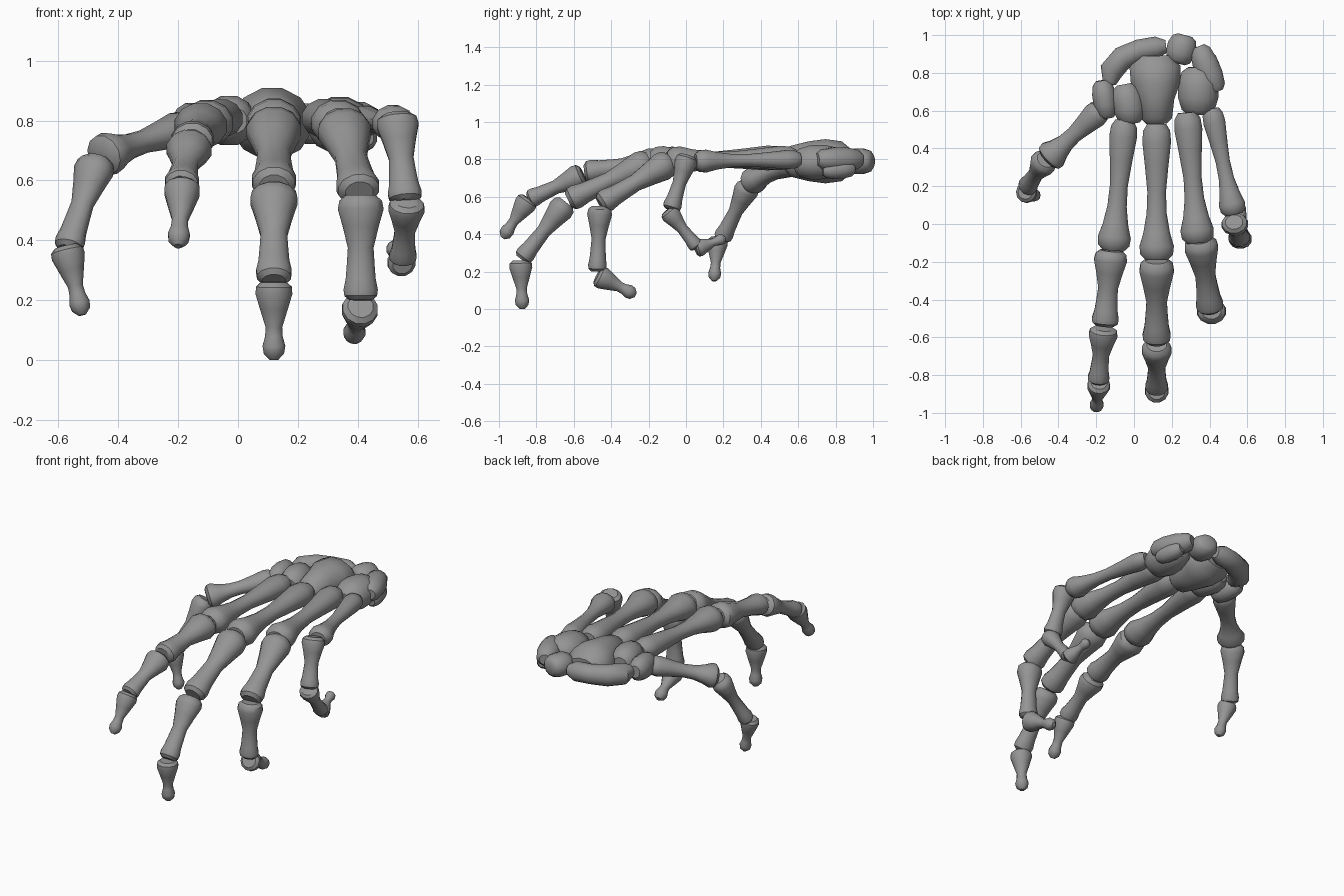
import bpy, bmesh, math
from mathutils import Vector

old = bpy.data.objects.get("Cube")
if old:
    bpy.data.objects.remove(old, do_unlink=True)

# One plain grey for every bone
GREY = (0.3, 0.3, 0.3, 1.0)
bone_grey = bpy.data.materials.new("bone_grey")
bone_grey.use_nodes = True
bone_grey.diffuse_color = GREY
shader = bone_grey.node_tree.nodes["Principled BSDF"]
shader.inputs["Base Color"].default_value = GREY
shader.inputs["Roughness"].default_value = 0.7

SIDES = 12
UP = Vector((0, 0, 1))


def loft(name, centres, widths, depths, ref=None):
    """Skin oval rings along a path; ref is the direction of the width."""
    bm = bmesh.new()
    rings = []
    last = len(centres) - 1
    for i, c in enumerate(centres):
        along = (centres[min(i + 1, last)] - centres[max(i - 1, 0)]).normalized()
        side = ref - ref.dot(along) * along if ref else along.cross(UP)
        side.normalize()
        other = along.cross(side)
        ring = []
        for k in range(SIDES):
            a = math.tau * (k + 0.5) / SIDES
            ring.append(bm.verts.new(c + side * math.cos(a) * widths[i] / 2
                                     + other * math.sin(a) * depths[i] / 2))
        rings.append(ring)
    for low, high in zip(rings, rings[1:]):
        for k in range(SIDES):
            n = (k + 1) % SIDES
            bm.faces.new((low[k], low[n], high[n], high[k]))
    bm.faces.new(rings[0])
    bm.faces.new(rings[-1])
    bmesh.ops.recalc_face_normals(bm, faces=bm.faces)
    mesh = bpy.data.meshes.new(name)
    bm.to_mesh(mesh)
    bm.free()
    mesh.materials.append(bone_grey)
    obj = bpy.data.objects.new(name, mesh)
    bpy.context.collection.objects.link(obj)
    bpy.ops.object.select_all(action="DESELECT")
    obj.select_set(True)
    bpy.context.view_layer.objects.active = obj
    bpy.ops.object.shade_smooth_by_angle(angle=math.radians(38))


def along_line(start, end, stops):
    a, b = Vector(start), Vector(end)
    return [a.lerp(b, t) for t in stops]


# Base, shaft and head widths of each kind of finger bone
KINDS = {
    "metacarpal": (0.155, 0.10, 0.185),
    "proximal": (0.185, 0.11, 0.15),
    "middle": (0.16, 0.09, 0.12),
}


def long_bone(name, kind, scale, ref, start, end):
    b, m, h = (w * scale for w in KINDS[kind])
    profile = [(0, b * 0.65), (0.05, b * 0.93), (0.13, b), (0.3, (b + m) / 2),
               (0.5, m), (0.66, m * 1.08), (0.8, (m + h) / 2),
               (0.9, h), (0.96, h * 0.95), (1, h * 0.65)]
    stops, widths = zip(*profile)
    loft(name, along_line(start, end, stops), widths,
         [w * 0.87 for w in widths], ref)


def finger_tip(name, scale, ref, start, end):
    profile = [(0, 0.7), (0.06, 0.97), (0.15, 1), (0.35, 0.75), (0.58, 0.45),
               (0.7, 0.48), (0.82, 0.62), (0.92, 0.55), (1, 0.22)]
    stops, widths = zip(*profile)
    widths = [w * 0.125 * scale for w in widths]
    loft(name, along_line(start, end, stops), widths, widths, ref)


def finger(name, scale, ref, kinds, bones):
    for kind, (start, end) in zip(kinds, bones):
        long_bone(f"{name}_{kind}", kind, scale, ref, start, end)
    finger_tip(f"{name}_tip", scale, ref, *bones[-1])


ACROSS = Vector((1, 0, 0))
ALL = ("metacarpal", "proximal", "middle")

# Fingers, each bone from knuckle to knuckle
finger("index", 0.98, ACROSS, ALL, [
    ((-0.05, 0.55, 0.81), (-0.11, -0.14, 0.79)),
    ((-0.12, -0.14, 0.79), (-0.155, -0.54, 0.73)),
    ((-0.16, -0.55, 0.72), (-0.19, -0.84, 0.585)),
    ((-0.185, -0.84, 0.59), (-0.2, -0.98, 0.38))])
finger("middle", 1.02, ACROSS, ALL, [
    ((0.12, 0.53, 0.81), (0.12, -0.19, 0.79)),
    ((0.12, -0.19, 0.79), (0.12, -0.63, 0.58)),
    ((0.12, -0.64, 0.57), (0.12, -0.88, 0.265)),
    ((0.12, -0.885, 0.26), (0.12, -0.875, 0.0))])
finger("ring", 0.99, ACROSS, ALL, [
    ((0.28, 0.59, 0.81), (0.34, -0.1, 0.79)),
    ((0.35, -0.08, 0.79), (0.405, -0.46, 0.56)),
    ((0.41, -0.46, 0.55), (0.41, -0.475, 0.2)),
    ((0.41, -0.475, 0.18), (0.385, -0.27, 0.075))])
finger("little", 0.78, ACROSS, ALL, [
    ((0.41, 0.61, 0.8), (0.53, 0.05, 0.79)),
    ((0.53, 0.01, 0.82), (0.56, -0.08, 0.53)),
    ((0.565, -0.1, 0.53), (0.55, 0.06, 0.33)),
    ((0.55, 0.05, 0.32), (0.52, 0.21, 0.38))])
finger("thumb", 0.9, Vector((1, -1, 0)).normalized(), ("metacarpal", "middle"), [
    ((-0.17, 0.61, 0.78), (-0.46, 0.34, 0.68)),
    ((-0.47, 0.34, 0.67), (-0.57, 0.19, 0.37)),
    ((-0.575, 0.17, 0.38), (-0.52, 0.15, 0.15))])


# Wrist bones, rounded lumps
def lump(name, start, end, width, depth):
    stops, sizes = zip((0, 0.5), (0.1, 0.82), (0.35, 1), (0.65, 1),
                       (0.9, 0.82), (1, 0.5))
    loft(name, along_line(start, end, stops), [s * width for s in sizes],
         [s * depth for s in sizes])


lump("trapezoid", (-0.01, 0.53, 0.8), (-0.05, 0.74, 0.8), 0.17, 0.17)
lump("trapezium", (-0.14, 0.56, 0.78), (-0.17, 0.76, 0.79), 0.13, 0.15)
lump("hamate", (0.34, 0.58, 0.78), (0.34, 0.83, 0.79), 0.22, 0.19)
lump("triquetrum", (0.34, 0.94, 0.8), (0.44, 0.7, 0.8), 0.14, 0.13)
lump("pisiform", (0.39, 0.9, 0.75), (0.43, 0.73, 0.74), 0.1, 0.1)
lump("lunate", (0.23, 0.85, 0.79), (0.27, 1.0, 0.79), 0.16, 0.14)

# Large central wrist bone, wider toward the arm
loft("capitate",
     along_line((0.12, 0.53, 0.79), (0.11, 0.89, 0.79),
                (0, 0.08, 0.35, 0.6, 0.84, 1)),
     (0.11, 0.17, 0.2, 0.27, 0.28, 0.19),
     (0.1, 0.17, 0.22, 0.245, 0.22, 0.12))

# Curved wrist bone wrapping the thumb side
curve = [(-0.13, 0.74), (-0.12, 0.81), (-0.06, 0.88), (0.03, 0.92),
         (0.12, 0.935), (0.17, 0.94)]
scaphoid_widths = (0.07, 0.13, 0.13, 0.12, 0.12, 0.07)
loft("scaphoid", [Vector((x, y, 0.785)) for x, y in curve],
     scaphoid_widths, scaphoid_widths)
